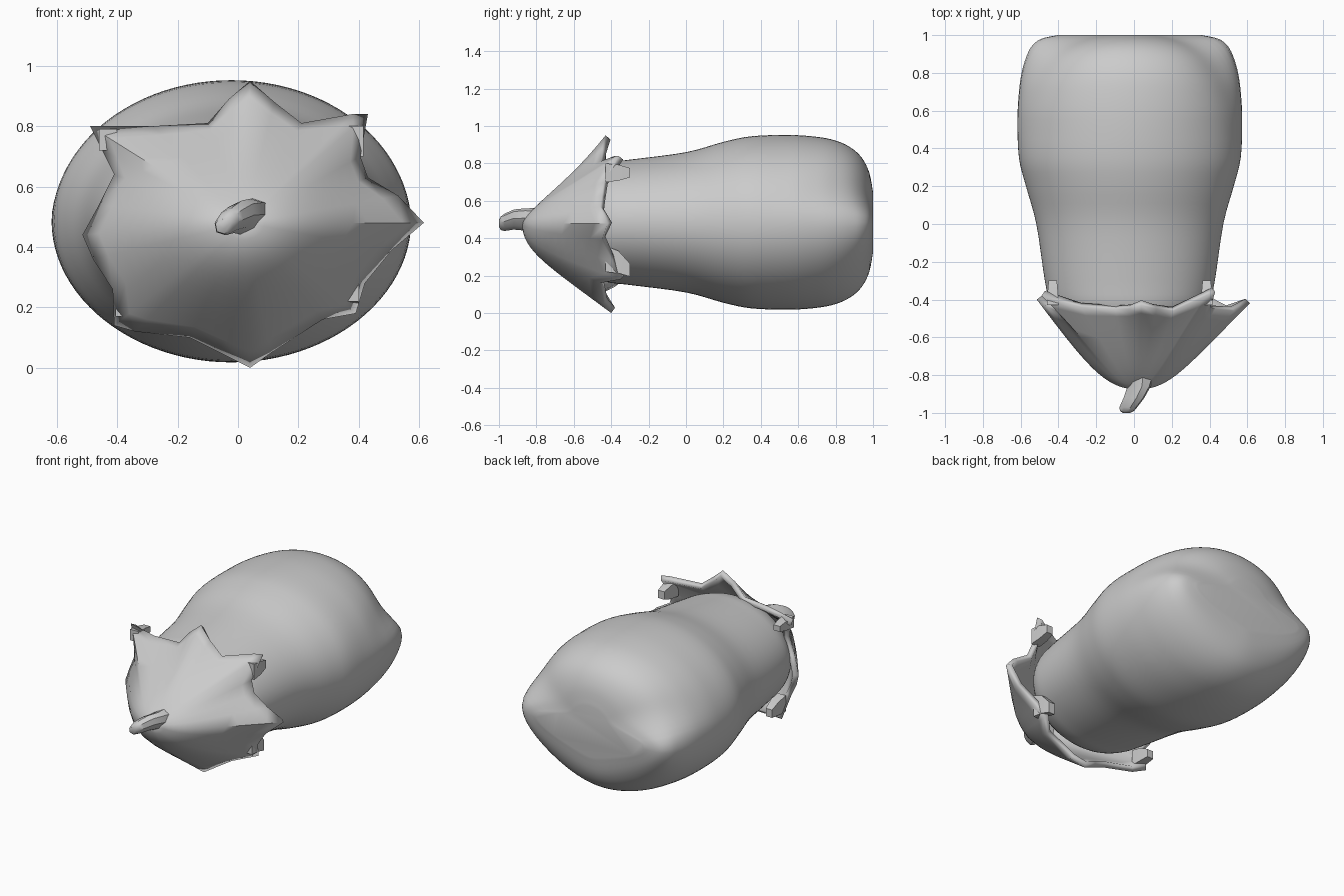
import bpy, bmesh, math
from mathutils import Vector

cube = bpy.data.objects.get("Cube")
if cube:
    bpy.data.objects.remove(cube, do_unlink=True)

grey = bpy.data.materials.new("plain_grey")
grey.use_nodes = True
grey.diffuse_color = (0.6, 0.6, 0.6, 1)
grey.node_tree.nodes["Principled BSDF"].inputs["Base Color"].default_value = (0.6, 0.6, 0.6, 1)


def spline(keys, steps):
    """Catmull-Rom samples through a list of tuples."""
    out = []
    for i in range(len(keys) - 1):
        a, b, c, d = (Vector(keys[min(max(i + k, 0), len(keys) - 1)]) for k in (-1, 0, 1, 2))
        for s in range(steps):
            t = s / steps
            out.append(0.5 * (2 * b + (c - a) * t + (2 * a - 5 * b + 4 * c - d) * t * t
                              + (3 * b - a - 3 * c + d) * t ** 3))
    return out + [Vector(keys[-1])]


def loft(name, rings, caps=(True, True), angle=35):
    """Skin a list of equal-length rings of points into one object."""
    bm = bmesh.new()
    rows = [[bm.verts.new(p) for p in ring] for ring in rings]
    n = len(rows[0])
    for r0, r1 in zip(rows, rows[1:]):
        for i in range(n):
            j = (i + 1) % n
            bm.faces.new((r0[i], r0[j], r1[j], r1[i]))
    if caps[0]:
        bm.faces.new(rows[0][::-1])
    if caps[1]:
        bm.faces.new(rows[-1])
    bmesh.ops.recalc_face_normals(bm, faces=bm.faces)
    mesh = bpy.data.meshes.new(name)
    bm.to_mesh(mesh)
    bm.free()
    mesh.materials.append(grey)
    ob = bpy.data.objects.new(name, mesh)
    bpy.context.collection.objects.link(ob)
    bpy.ops.object.select_all(action='DESELECT')
    ob.select_set(True)
    bpy.context.view_layer.objects.active = ob
    bpy.ops.object.shade_smooth_by_angle(angle=math.radians(angle))
    return ob


# Body sections: y, half width with side corners, half width of the round lobe, half height
sections = [
    (-0.60, 0.24, 0.24, 0.18), (-0.50, 0.36, 0.36, 0.285), (-0.42, 0.42, 0.42, 0.32),
    (-0.30, 0.45, 0.45, 0.335), (0, 0.495, 0.495, 0.375), (0.20, 0.55, 0.55, 0.43),
    (0.35, 0.587, 0.587, 0.46), (0.55, 0.595, 0.58, 0.467), (0.70, 0.587, 0.54, 0.457),
    (0.80, 0.573, 0.49, 0.437), (0.88, 0.55, 0.43, 0.40), (0.94, 0.52, 0.35, 0.345),
    (0.98, 0.47, 0.25, 0.265), (1.0, 0.38, 0.14, 0.16)]
SIDES = 96
body_rings = []
for y, rx, lobe, rz in spline(sections, 4):
    ring = []
    full = 1 - 0.2 * min(max((y - 0.5) / 0.4, 0), 1)    # upper lobe fills out at the end
    for i in range(SIDES):
        a = math.tau * i / SIDES
        c, s = math.cos(a), math.sin(a)
        power = 26 if s > 0 else 3      # the corners fold sharply above, softly below
        wing = (rx - lobe) * math.copysign(abs(c) ** power, c)
        height = s ** full if s > 0 else s
        ring.append((-0.022 + lobe * c + wing, y, 0.485 + rz * height))
    body_rings.append(ring)
loft("body", body_rings)

# Leafy cap: rim of points and notches as x, y, z, anticlockwise from the left point
rim = [
    (0.615, -0.42, 0.48), (0.53, -0.46, 0.57), (0.43, -0.45, 0.63), (0.405, -0.44, 0.70),
    (0.43, -0.36, 0.84), (0.38, -0.38, 0.84), (0.21, -0.46, 0.81), (0.12, -0.45, 0.88),
    (0.04, -0.43, 0.95), (-0.03, -0.45, 0.89), (-0.10, -0.45, 0.81), (-0.28, -0.44, 0.80),
    (-0.49, -0.38, 0.80), (-0.45, -0.41, 0.72), (-0.41, -0.46, 0.64), (-0.46, -0.44, 0.54),
    (-0.515, -0.40, 0.44), (-0.48, -0.43, 0.36), (-0.415, -0.47, 0.26), (-0.41, -0.38, 0.14),
    (-0.34, -0.42, 0.12), (-0.16, -0.46, 0.10), (-0.06, -0.43, 0.05), (0.04, -0.40, 0.0),
    (0.11, -0.44, 0.05), (0.28, -0.46, 0.16), (0.39, -0.35, 0.18), (0.42, -0.40, 0.28),
    (0.51, -0.45, 0.39)]
cx, cz = 0.02, 0.48
cap_rings = []
for k in range(15):
    t = 0.1 + 0.9 * k / 14
    ring = []
    for x, y, z in rim:
        a = math.atan2((z - cz) / 0.34, (x - cx) / 0.41)
        nx, nz = 0.41 * math.cos(a), 0.34 * math.sin(a)
        flare = t ** 4
        bulge = 2.3 - 1.0 * max(0, math.sin(a))      # flatter on top, rounder elsewhere
        ring.append((cx + nx * t + (x - cx - nx) * flare,
                     -0.875 + 0.405 * t ** bulge + (y + 0.47) * flare,
                     cz + nz * t + (z - cz - nz) * flare))
    cap_rings.append(ring)
cap = loft("leafy_cap", cap_rings, (True, False), 40)
thick = cap.modifiers.new("thickness", 'SOLIDIFY')
thick.thickness = 0.035
thick.offset = -1

# Folded leaf ends tucked behind the cap: x, z, half height, drop towards the tip
curls = {"upper_left": (0.385, 0.75, 0.05, 0), "lower_left": (0.37, 0.29, 0.07, -0.06),
         "upper_right": (-0.43, 0.755, 0.035, 0), "lower_right": (-0.375, 0.22, 0.05, -0.02)}
for side, (x, z, h, drop) in curls.items():
    rings = []
    for y, f in ((-0.43, 0), (-0.36, 0.3), (-0.30, 1)):
        w, e, m = 0.03 - 0.008 * f, h * (1 - 0.5 * f), z + drop * f
        rings.append([(x - w, y, m - e), (x + w, y, m - e), (x + w, y, m + e), (x - w, y, m + e)])
    loft(side + "_leaf_fold", rings, angle=25)

# Stem: short slanted stub with an oval section, as y, centre x, centre z, radius
stem_rings = []
for y, x0, z0, r in [(-0.78, 0.03, 0.48, 0.085), (-0.86, 0.027, 0.50, 0.062),
                     (-0.92, 0.0, 0.50, 0.056), (-0.97, -0.03, 0.485, 0.048),
                     (-0.99, -0.037, 0.48, 0.038), (-1.0, -0.04, 0.48, 0.02)]:
    ring = []
    for i in range(8):
        a = math.tau * i / 8
        u, v = 1.15 * r * math.cos(a), 0.8 * r * math.sin(a)
        ring.append((x0 + 0.75 * u - 0.66 * v, y, z0 + 0.66 * u + 0.75 * v))
    stem_rings.append(ring)
loft("stem", stem_rings)
